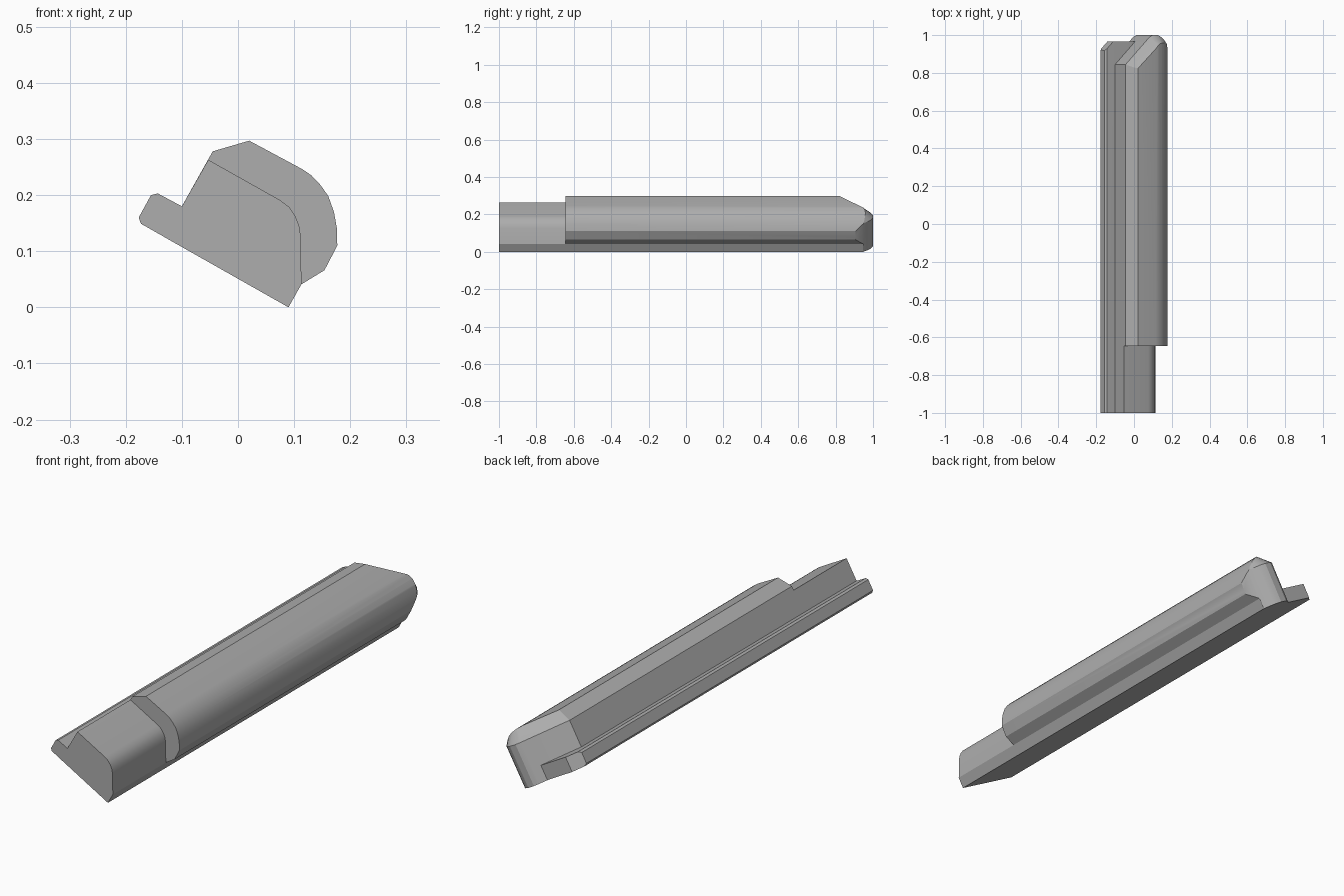
import bpy, bmesh, math
from mathutils import Vector

if "Cube" in bpy.data.objects:
    bpy.data.objects.remove(bpy.data.objects["Cube"])

A = math.radians(29.54)          # the whole section leans by this angle
C, S = math.cos(A), math.sin(A)

grey = bpy.data.materials.new("plain grey")
grey.diffuse_color = (0.42, 0.42, 0.42, 1)
grey.use_nodes = True
grey.node_tree.nodes["Principled BSDF"].inputs["Base Color"].default_value = grey.diffuse_color


def tilt(u, y, v):
    """Leaning frame (across, along, up) to world."""
    return Vector((C * u + S * v, y, -S * u + C * v))


def make(name, bm):
    bmesh.ops.recalc_face_normals(bm, faces=bm.faces)
    me = bpy.data.meshes.new(name)
    bm.to_mesh(me)
    bm.free()
    me.materials.append(grey)
    ob = bpy.data.objects.new(name, me)
    bpy.context.collection.objects.link(ob)
    return ob


def prism(name, profile, y0, y1):
    """Extrude an xz profile along y."""
    bm = bmesh.new()
    a = [bm.verts.new((x, y0, z)) for x, z in profile]
    b = [bm.verts.new((x, y1, z)) for x, z in profile]
    bm.faces.new(a)
    bm.faces.new(b[::-1])
    n = len(a)
    for i in range(n):
        j = (i + 1) % n
        bm.faces.new((a[i], b[i], b[j], a[j]))
    return make(name, bm)


def hull(name, loops):
    """Convex solid through plan outlines given at several heights."""
    bm = bmesh.new()
    for v, pts in loops:
        for u, y in pts:
            bm.verts.new(tilt(u, y, v))
    r = bmesh.ops.convex_hull(bm, input=bm.verts)
    junk = {g for g in r["geom_interior"] if isinstance(g, bmesh.types.BMVert)}
    bmesh.ops.delete(bm, geom=list(junk), context='VERTS')
    return make(name, bm)


def trim(ob, cutter):
    """Keep only the part of ob inside cutter."""
    m = ob.modifiers.new("trim", 'BOOLEAN')
    m.operation, m.object, m.solver = 'INTERSECT', cutter, 'EXACT'
    bpy.context.view_layer.update()
    dg = bpy.context.evaluated_depsgraph_get()
    me = bpy.data.meshes.new_from_object(ob.evaluated_get(dg))
    ob.modifiers.clear()
    ob.data = me
    bpy.data.objects.remove(cutter)


def smooth(ob):
    bpy.ops.object.select_all(action='DESELECT')
    ob.select_set(True)
    bpy.context.view_layer.objects.active = ob
    bpy.ops.object.shade_smooth_by_angle(angle=math.radians(25))


# front tongue: smaller rounded section
tongue = prism("front_tongue", [
    (-0.131, 0.125), (0.09, 0.0), (0.113, 0.041), (0.112, 0.125),
    (0.109, 0.145), (0.102, 0.163), (0.091, 0.179), (0.075, 0.191),
    (-0.053, 0.263), (-0.1, 0.18)], -1, -0.645)

# main body: big rounded section, trimmed at the back end
body = prism("main_body", [
    (-0.131, 0.125), (0.09, 0.0), (0.113, 0.041), (0.154, 0.066),
    (0.177, 0.11), (0.176, 0.142), (0.171, 0.17), (0.161, 0.198),
    (0.147, 0.218), (0.131, 0.235), (0.115, 0.246), (0.02, 0.297),
    (-0.045, 0.278)], -0.645, 1.1)
outline = [(-0.3, 0.72), (-0.03, 0.99), (-0.01, 1), (0.02, 1), (0.045, 0.988),
           (0.064, 0.968), (0.08, 0.945), (0.101, 0.905), (0.13, 0.8),
           (0.2, -0.8), (-0.3, -0.8)]
inner = [(-0.3, 0.607), (0.003, 0.91), (0.013, 0.92), (0.02, 0.92),
         (0.035, 0.915), (0.05, 0.9), (0.07, 0.87), (0.1, 0.78),
         (0.2, -0.8), (-0.3, -0.8)]
trim(body, hull("end_shape", [(-0.05, outline), (0.22, outline), (0.30, inner)]))

# side rail along the low edge, with a clipped back corner
rail = prism("side_rail", [
    (-0.173, 0.149), (-0.02, 0.0623), (0.0115, 0.1167), (-0.1, 0.18),
    (-0.143, 0.203), (-0.155, 0.2), (-0.177, 0.16)], -1, 1.1)
clip = [(-0.3, -1.2), (-0.3, 0.853), (-0.188, 0.965), (0.2, 0.965), (0.2, -1.2)]
trim(rail, hull("rail_shape", [(-0.1, clip), (0.3, clip)]))

for ob in (tongue, body, rail):
    smooth(ob)
